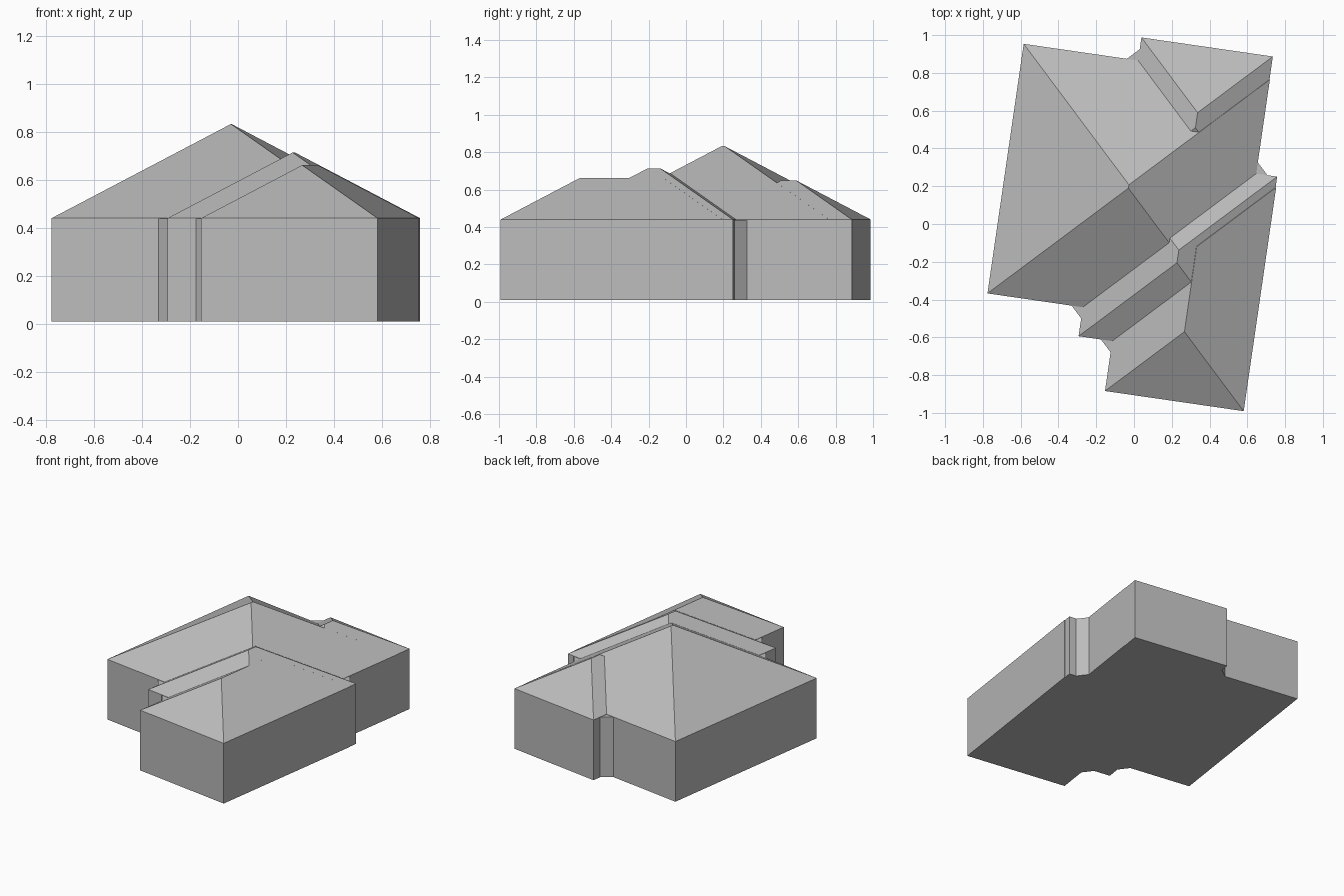
import bpy
import bmesh
import math

if "Cube" in bpy.data.objects:
    bpy.data.objects.remove(bpy.data.objects["Cube"], do_unlink=True)

BASE, EAVE, PITCH = 0.01, 0.44, 0.595
TURN = math.radians(-8.26)

grey = bpy.data.materials.new("plain grey")
grey.use_nodes = True
colour = (0.5, 0.5, 0.5, 1)
grey.diffuse_color = colour
grey.node_tree.nodes["Principled BSDF"].inputs["Base Color"].default_value = colour


def solid(name, points):
    """Closed convex solid around the points."""
    bm = bmesh.new()
    for p in points:
        bm.verts.new(p)
    bmesh.ops.convex_hull(bm, input=bm.verts[:])
    bmesh.ops.dissolve_limit(bm, angle_limit=0.01, verts=bm.verts[:], edges=bm.edges[:])
    bmesh.ops.recalc_face_normals(bm, faces=bm.faces[:])
    mesh = bpy.data.meshes.new(name)
    bm.to_mesh(mesh)
    bm.free()
    mesh.materials.append(grey)
    ob = bpy.data.objects.new(name, mesh)
    ob.rotation_euler.z = TURN
    bpy.context.collection.objects.link(ob)
    return ob


def hipped_block(name, x0, x1, y0, y1):
    """Walls with a hipped roof of constant pitch, ridge along y."""
    half = (x1 - x0) / 2
    top = EAVE + PITCH * half
    corners = [(x, y, z) for x in (x0, x1) for y in (y0, y1) for z in (BASE, EAVE)]
    ridge = [(x0 + half, y0 + half, top), (x0 + half, y1 - half, top)]
    return solid(name, corners + ridge)


def corner_fill(name, x, y, dx, dy):
    """Slanted wall piece that softens an inner corner."""
    s = 0.02
    plan = [(x - s * dx, y - s * dy), (x + 0.08 * dx, y - s * dy), (x - s * dx, y + 0.08 * dy)]
    return solid(name, [(px, py, z) for px, py in plan for z in (BASE, EAVE - 0.002)])


# Main block and its stepped wings
house = hipped_block("house", -0.715, 0.602, -0.475, 0.86)
parts = [
    hipped_block("middle_wing", -0.205, 0.714, -0.63, 0.357),
    hipped_block("front_wing", -0.025, 0.717, -0.897, 0.3),
    hipped_block("back_wing", -0.103, 0.6, 0.2, 0.983),
    # Fillings of the inner wall corners
    corner_fill("side_corner", 0.602, 0.357, 1, 1),
    corner_fill("back_corner", -0.103, 0.86, -1, 1),
    corner_fill("front_corner", -0.025, -0.63, -1, -1),
    corner_fill("inner_corner", -0.205, -0.475, -1, -1),
]

# Join everything into one closed shell
bpy.context.view_layer.objects.active = house
for part in parts:
    mod = house.modifiers.new("union", 'BOOLEAN')
    mod.operation = 'UNION'
    mod.solver = 'EXACT'
    mod.object = part
    bpy.ops.object.modifier_apply(modifier=mod.name)
    bpy.data.objects.remove(part, do_unlink=True)
